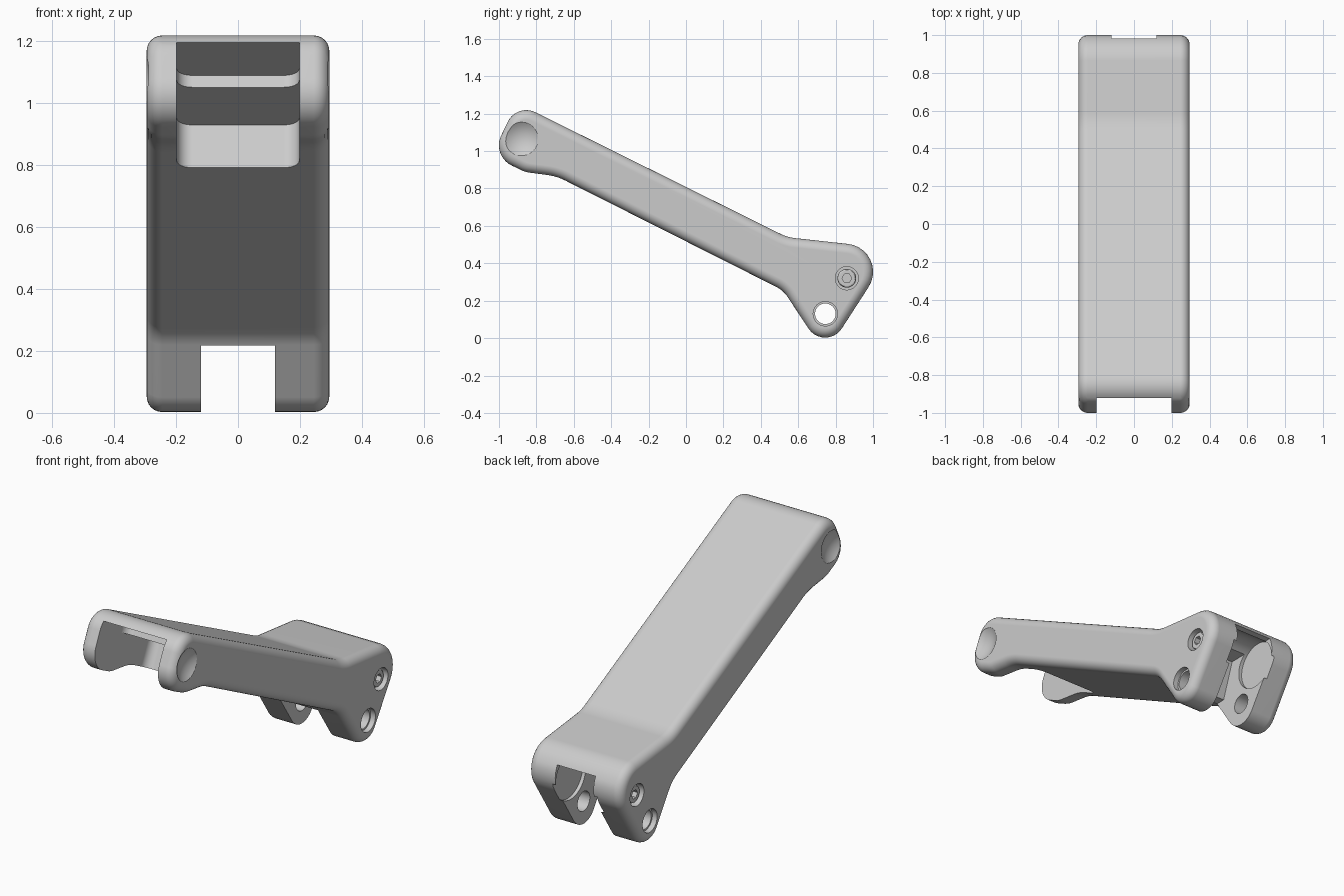
import bpy, bmesh
from math import pi, cos, sin, tan, radians
from mathutils import Vector, Matrix

cube = bpy.data.objects.get("Cube")
if cube:
    bpy.data.objects.remove(cube, do_unlink=True)

grey = bpy.data.materials.new("light grey")
grey.use_nodes = True
grey.diffuse_color = (0.6, 0.6, 0.6, 1)
grey.node_tree.nodes["Principled BSDF"].inputs["Base Color"].default_value = grey.diffuse_color

HALF = 0.295          # half the lever width
TILT = radians(-26.3)  # slope of the lever
PIVOT, SCREW = (0.745, 0.13), (0.86, 0.32)


def finish(name, bm):
    bmesh.ops.recalc_face_normals(bm, faces=bm.faces[:])
    mesh = bpy.data.meshes.new(name)
    bm.to_mesh(mesh)
    bm.free()
    ob = bpy.data.objects.new(name, mesh)
    bpy.context.collection.objects.link(ob)
    mesh.materials.append(grey)
    return ob


def rounded(corners, steps=10):
    """Replace every (y, z, radius) corner with an arc."""
    pts = []
    for i, (y, z, r) in enumerate(corners):
        p = Vector((y, 0, z))
        before, after = corners[i - 1], corners[(i + 1) % len(corners)]
        a = (Vector((before[0], 0, before[1])) - p).normalized()
        b = (Vector((after[0], 0, after[1])) - p).normalized()
        half = a.angle(b) / 2
        centre = p + (a + b).normalized() * r / sin(half)
        start = (p + a * r / tan(half) - centre).normalized()
        end = (p + b * r / tan(half) - centre).normalized()
        for k in range(steps + 1):
            q = centre + start.slerp(end, k / steps).normalized() * r
            pts.append((q.x, q.z))
    return pts


def circle(centre, r, n=40):
    return [(centre[0] + r * cos(2 * pi * k / n), centre[1] + r * sin(2 * pi * k / n))
            for k in range(n)]


def prism(name, outline, x0, x1, bevel=0.0, segments=6):
    """Extrude a side outline along x, with rounded rims."""
    bm = bmesh.new()
    ends = [[bm.verts.new((x, y, z)) for y, z in outline] for x in (x0, x1)]
    for ring in ends:
        bm.faces.new(ring)
    for i in range(len(outline)):
        bm.faces.new((ends[0][i - 1], ends[0][i], ends[1][i], ends[1][i - 1]))
    bmesh.ops.recalc_face_normals(bm, faces=bm.faces[:])
    if bevel:
        rims = [e for e in bm.edges if abs(e.verts[0].co.x - e.verts[1].co.x) < 1e-5]
        bmesh.ops.bevel(bm, geom=rims, offset=bevel, segments=segments,
                        profile=0.5, affect='EDGES')
    return finish(name, bm)


def fork_box(name, corner):
    """Tilted box reaching forward and down from its corner, round in plan."""
    bm = bmesh.new()
    bmesh.ops.create_cube(bm, size=1)
    bmesh.ops.scale(bm, vec=(0.396, 1, 1), verts=bm.verts)
    bmesh.ops.translate(bm, vec=(0, -0.5, -0.5), verts=bm.verts)
    inner = [e for e in bm.edges if all(abs(v.co.y) < 1e-5 for v in e.verts)
             and abs(e.verts[0].co.z - e.verts[1].co.z) > 0.5]
    bmesh.ops.bevel(bm, geom=inner, offset=0.05, segments=8, profile=0.5, affect='EDGES')
    place = Matrix.Translation((0, *corner)) @ Matrix.Rotation(TILT, 4, 'X')
    bmesh.ops.transform(bm, matrix=place, verts=bm.verts)
    return finish(name, bm)


def dimple(name, side):
    bm = bmesh.new()
    bmesh.ops.create_uvsphere(bm, u_segments=48, v_segments=32, radius=0.15)
    bmesh.ops.translate(bm, vec=(side * (HALF + 0.12), -0.88, 1.065), verts=bm.verts)
    return finish(name, bm)


def cut(ob, cutter):
    cutter.hide_render = True
    mod = ob.modifiers.new("cut", 'BOOLEAN')
    mod.operation, mod.solver, mod.object = 'DIFFERENCE', 'EXACT', cutter
    with bpy.context.temp_override(object=ob, active_object=ob):
        bpy.ops.object.modifier_apply(modifier=mod.name)
    bpy.data.objects.remove(cutter, do_unlink=True)


def smooth(ob):
    bpy.ops.object.select_all(action='DESELECT')
    ob.select_set(True)
    bpy.context.view_layer.objects.active = ob
    bpy.ops.object.shade_smooth_by_angle(angle=radians(30))
    mod = ob.modifiers.new("normals", 'WEIGHTED_NORMAL')
    mod.keep_sharp = True


# Lever body with its front bulb and rear hinge
body = prism("lever_body", rounded([
    (-0.905, 1.257, 0.11), (-1.04, 0.975, 0.12), (-0.86, 0.888, 0.15),
    (-0.69, 0.865, 0.3), (0.52, 0.255, 0.16), (0.745, -0.085, 0.106),
    (1.108, 0.477, 0.15), (0.542, 0.539, 0.25)]), -HALF, HALF, 0.05)

# Stepped slot between the front prongs
cut(body, fork_box("slot_cutter", (-0.477, 0.93)))
cut(body, fork_box("step_cutter", (-0.704, 1.09)))

# Hinge slot, pivot bore and round inner recess
cut(body, prism("hinge_cutter", [(0.45, 0.215), (0.6, 0.218), (0.67, 0.42),
                                 (1.2, 0.43), (1.2, -0.2), (0.45, -0.2)], -0.12, 0.12))
cut(body, prism("pivot_cutter", circle(PIVOT, 0.055), -0.5, 0.5))
cut(body, prism("recess_cutter", circle(SCREW, 0.135, 56), -0.14, 0.14))

# Details on both outer sides
for side, word in ((1, "left"), (-1, "right")):
    cut(body, dimple("dimple_cutter", side))
    cut(body, prism("rim_cutter", circle(PIVOT, 0.065), side * 0.265, side * 0.4))
    cut(body, prism("screw_cutter", circle(SCREW, 0.062), side * 0.235, side * 0.4))
    screw = prism(word + "_screw", circle(SCREW, 0.05), side * 0.2, side * 0.28, 0.01, 3)
    cut(screw, prism("socket_cutter", circle(SCREW, 0.026, 6), side * 0.25, side * 0.4))
    smooth(screw)
smooth(body)
